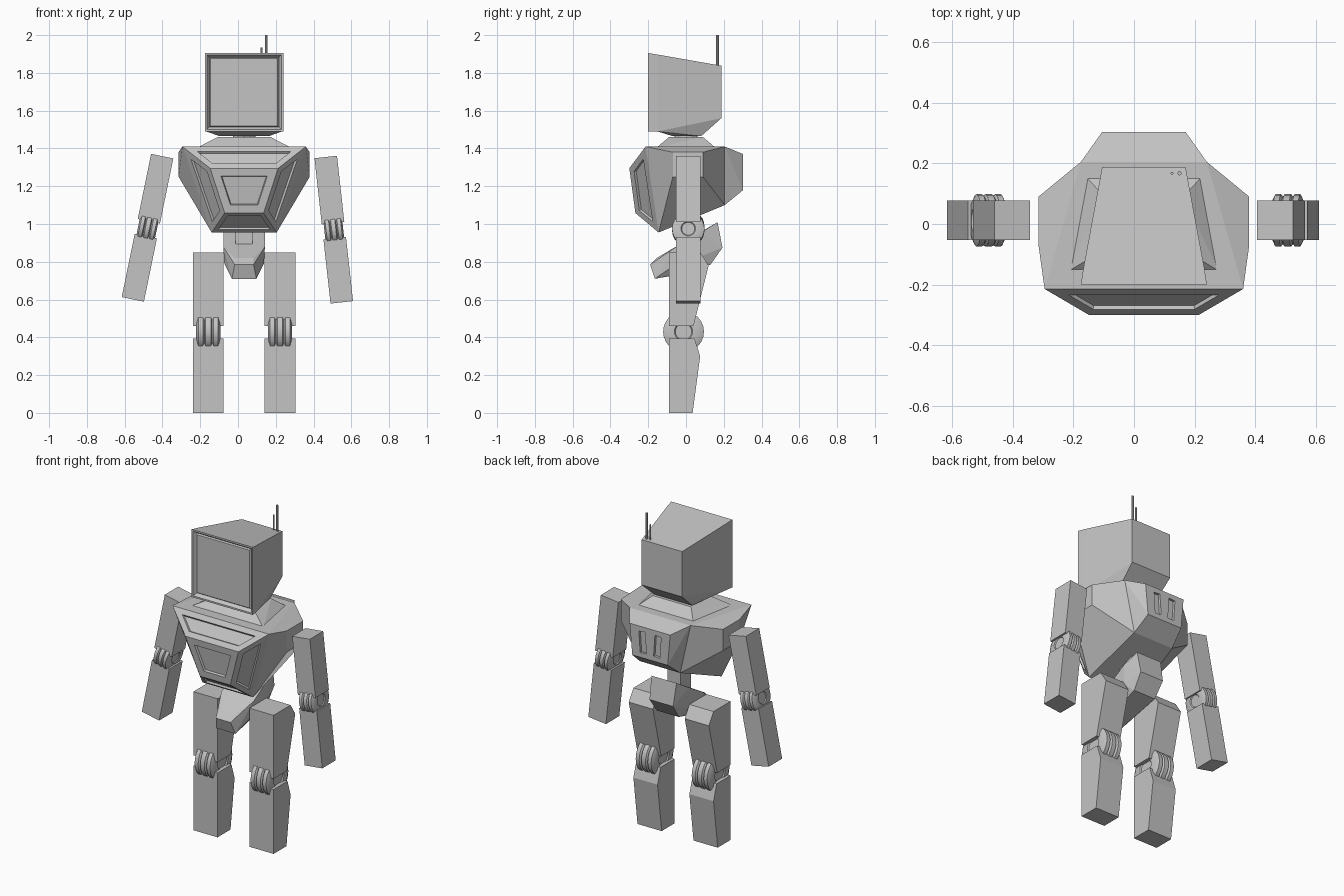
import bpy, bmesh, math
from mathutils import Matrix

if "Cube" in bpy.data.objects:
    bpy.data.objects.remove(bpy.data.objects["Cube"])

CX = 0.0325  # body centre line
grey = bpy.data.materials.new("plain grey")
grey.diffuse_color = (0.55, 0.55, 0.55, 1)
grey.use_nodes = True
grey.node_tree.nodes["Principled BSDF"].inputs["Base Color"].default_value = grey.diffuse_color


def finish(bm, name, mat=None):
    bmesh.ops.recalc_face_normals(bm, faces=bm.faces[:])
    me = bpy.data.meshes.new(name)
    bm.to_mesh(me)
    bm.free()
    me.materials.append(grey)
    ob = bpy.data.objects.new(name, me)
    ob.matrix_world = mat if mat else Matrix.Translation((CX, 0, 0))
    bpy.context.scene.collection.objects.link(ob)
    return ob


def hull_bm(points):
    """Convex block from (half width, y, z) points mirrored in x."""
    bm = bmesh.new()
    for x, y, z in points:
        for s in (-1, 1):
            bm.verts.new((s * x, y, z))
    res = bmesh.ops.convex_hull(bm, input=bm.verts[:])
    junk = [v for v in res["geom_interior"] if isinstance(v, bmesh.types.BMVert)]
    bmesh.ops.delete(bm, geom=junk, context='VERTS')
    bmesh.ops.dissolve_limit(bm, angle_limit=0.02, verts=bm.verts[:], edges=bm.edges[:])
    bmesh.ops.recalc_face_normals(bm, faces=bm.faces[:])
    return bm


def hull(name, points, mat=None):
    return finish(hull_bm(points), name, mat)


def prism(name, half, profile, mat=None):
    return hull(name, [(half, y, z) for y, z in profile], mat)


def inset(bm, face, steps):
    for thick, depth in steps:
        bmesh.ops.inset_individual(bm, faces=[face], thickness=thick, depth=depth,
                                   use_even_offset=True)


def joint(name, half, radius, mat):
    """Ridged round joint turned about the x axis."""
    right = [(0.22, 1), (0.33, 0.9), (0.45, 1), (0.82, 1), (1, 0.78), (1, 0.45), (0.9, 0.4)]
    prof = [(-t, r) for t, r in reversed(right)] + right
    n = 24
    bm = bmesh.new()
    rings = [[bm.verts.new((t * half, r * radius * math.cos(2 * math.pi * i / n),
                            r * radius * math.sin(2 * math.pi * i / n))) for i in range(n)]
             for t, r in prof]
    for a, b in zip(rings, rings[1:]):
        for i in range(n):
            j = (i + 1) % n
            bm.faces.new((a[i], a[j], b[j], b[i])).smooth = True
    bm.faces.new(rings[0])
    bm.faces.new(rings[-1])
    bmesh.ops.recalc_face_normals(bm, faces=bm.faces[:])
    for e in bm.edges:
        e.smooth = e.calc_face_angle(0) < math.radians(30)
    return finish(bm, name, mat)


def rod(name, x, y, z0, z1, r, sides):
    bm = bmesh.new()
    bmesh.ops.create_cone(bm, cap_ends=True, segments=sides, radius1=r, radius2=r, depth=z1 - z0)
    return finish(bm, name, Matrix.Translation((x, y, (z0 + z1) / 2)))


# Head: tapered box with a recessed screen
bm = hull_bm([(0.2075, -0.20, 1.49), (0.2075, -0.20, 1.905),
              (0.20, -0.15, 1.49), (0.20, -0.15, 1.897),
              (0.1375, 0.187, 1.56), (0.1375, 0.187, 1.838)])
front = min(bm.faces, key=lambda f: f.normal.y)
inset(bm, front, [(0.010, 0), (0.014, -0.02), (0.006, 0.008)])
finish(bm, "head")
hull("head_underside", [(0.20, -0.15, 1.49), (0.1375, 0.187, 1.56),
                        (0.13, -0.07, 1.465), (0.13, 0.08, 1.465)])

# Antennas
rod("long_antenna", 0.15, 0.167, 1.82, 2.0, 0.007, 8)
rod("short_antenna", 0.125, 0.167, 1.82, 1.935, 0.005, 8)

# Neck and collar
rod("neck", CX, 0.0, 1.44, 1.48, 0.06, 12)
hull("collar", [(0.2475, -0.155, 1.405), (0.19, 0.155, 1.405),
                (0.14, -0.09, 1.46), (0.13, 0.09, 1.46)])

# Torso: faceted shell, five front panels are recessed
P = {"A": (0.18, -0.30, 1.295), "B": (0.103, -0.268, 1.058),
     "C": (0.327, -0.214, 1.41), "D": (0.172, -0.145, 0.955),
     "E": (0.347, -0.07, 1.38), "F": (0.347, 0.09, 1.38),
     "G": (0.347, -0.07, 1.25), "H": (0.347, 0.09, 1.25),
     "I": (0.207, 0.205, 1.41), "J": (0.137, 0.205, 1.10)}
bm = bmesh.new()
V = {}
for k, (x, y, z) in P.items():
    V[k] = bm.verts.new((x, y, z))
    V[k.lower()] = bm.verts.new((-x, y, z))  # lower case is the mirrored side
panels = {w: bm.faces.new([V[c] for c in w]) for w in ("AaбB".replace("б", "b"), "CcaA", "BbdD", "CABD", "cabd")}
for w in ("CDGE", "EGHF", "FHJI", "DJHG", "CEFI"):
    bm.faces.new([V[c] for c in w])
    bm.faces.new([V[c] for c in w.lower()])
for w in ("CciI", "DdjJ", "IijJ"):
    bm.faces.new([V[c] for c in w])
bmesh.ops.recalc_face_normals(bm, faces=bm.faces[:])
for w, border in zip(panels, (0.042, 0.032, 0.024, 0.032, 0.032)):
    inset(bm, panels[w], [(border, 0), (0.004, -0.012)])
finish(bm, "torso")

# Back block with two vents
block = hull("back_block", [(0.207, 0.19, 1.41), (0.207, 0.205, 1.41), (0.137, 0.19, 1.10),
                            (0.137, 0.205, 1.10), (0.1375, 0.303, 1.37), (0.12, 0.303, 1.18)])
bm = bmesh.new()
for s in (-1, 1):
    bmesh.ops.create_cube(bm, size=1, matrix=Matrix.Translation((s * 0.05, 0.303, 1.275))
                          @ Matrix.Rotation(s * 0.07, 4, 'Y')
                          @ Matrix.Diagonal((0.042, 0.03, 0.13, 1)))
cutter = finish(bm, "vent_cutter")
cutter.hide_render = True
cutter.display_type = 'WIRE'
mod = block.modifiers.new("vents", 'BOOLEAN')
mod.operation = 'DIFFERENCE'
mod.object = cutter

# Waist and pelvis
prism("waist", 0.045, [(-0.03, 0.86), (0.07, 0.86), (0.07, 1.05), (-0.03, 1.03)])
hull("pelvis", [(0.05, -0.19, 0.785), (0.05, -0.155, 0.82), (0.065, -0.165, 0.71),
                (0.06, -0.08, 0.725), (0.11, -0.05, 0.88), (0.105, -0.05, 0.79),
                (0.11, 0.08, 0.955), (0.105, 0.08, 0.83), (0.085, 0.167, 1.01),
                (0.08, 0.193, 0.875), (0.075, 0.13, 0.785)])

# Legs
for side, s in (("left", -1), ("right", 1)):
    at = Matrix.Translation((CX + s * 0.19, 0, 0))
    prism(side + "_thigh", 0.082,
          [(-0.09, 0.85), (0.075, 0.85), (0.12, 0.78), (0.04, 0.46), (-0.09, 0.46)], at)
    prism(side + "_shin", 0.082,
          [(-0.09, 0), (0.035, 0), (0.075, 0.30), (0.045, 0.395), (-0.09, 0.395)], at)
    joint(side + "_knee", 0.064, 0.108, at @ Matrix.Translation((0, -0.013, 0.43)))

# Arms: each hangs at its own angle around the elbow
for side, x, z, tilt in (("left", -0.479, 0.98, 11.6), ("right", 0.507, 0.97, -6.3)):
    at = Matrix.Translation((x, 0.012, z)) @ Matrix.Rotation(math.radians(tilt), 4, 'Y')
    for part, z0, z1 in (("upper_arm", 0.035, 0.387), ("forearm", -0.387, -0.045)):
        prism(side + "_" + part, 0.06,
              [(-0.065, z0), (0.065, z0), (0.065, z1), (-0.065, z1)], at)
    joint(side + "_elbow", 0.05, 0.086, at)
